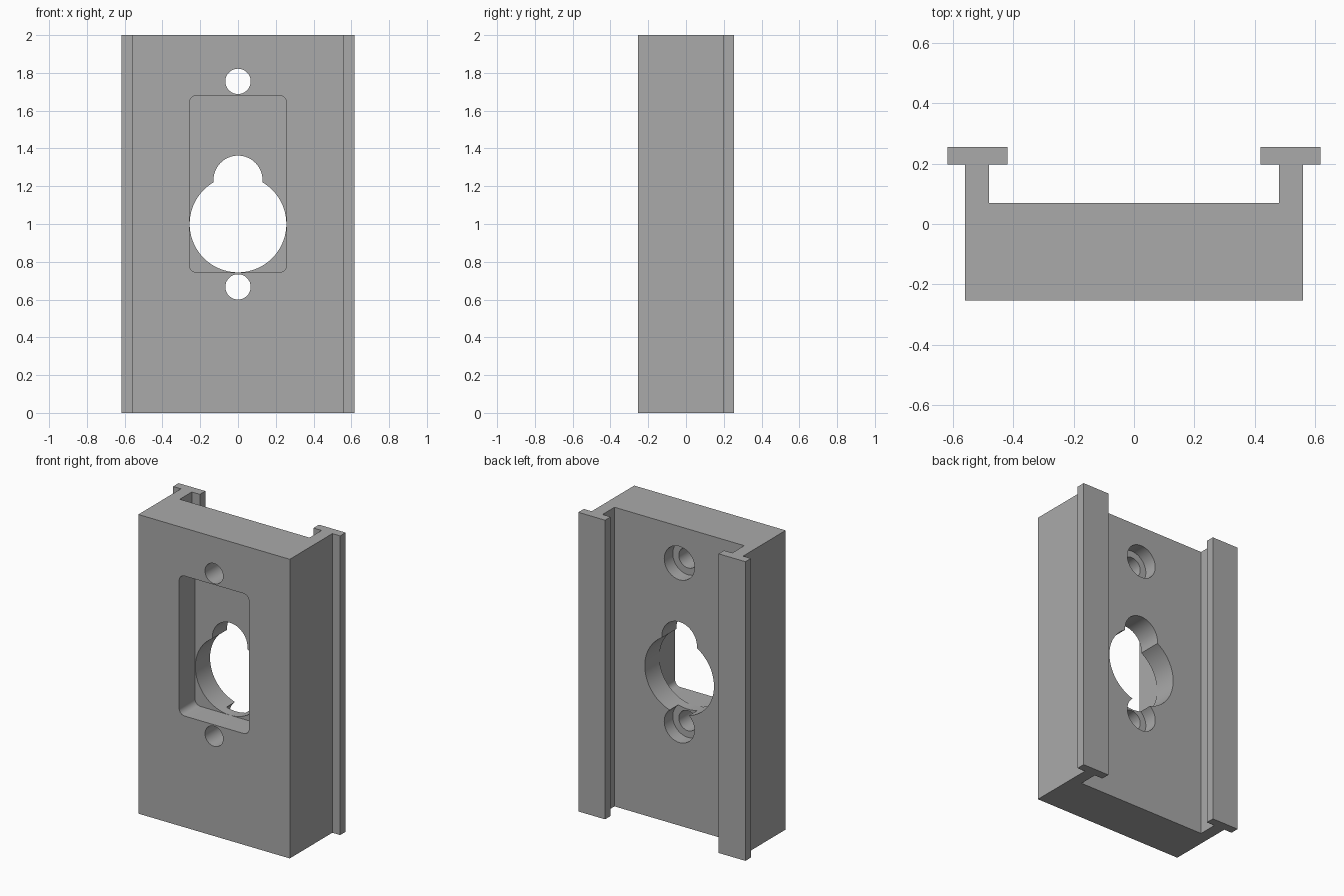
import bpy, bmesh
from math import sin, cos, pi, radians

if "Cube" in bpy.data.objects:
    bpy.data.objects.remove(bpy.data.objects["Cube"])

grey = bpy.data.materials.new("plain grey")
grey.use_nodes = True
grey.diffuse_color = (0.4, 0.4, 0.4, 1)
grey.node_tree.nodes["Principled BSDF"].inputs["Base Color"].default_value = (0.4, 0.4, 0.4, 1)

FRONT, BACK = -0.253, 0.07   # faces of the main block
FLOOR = -0.085               # floor of the front pocket


def prism(name, points, offset):
    """Extrude a closed outline of 3D points by an offset."""
    bm = bmesh.new()
    face = bm.faces.new([bm.verts.new(p) for p in points])
    top = bmesh.ops.extrude_face_region(bm, geom=[face])["geom"]
    bmesh.ops.translate(bm, vec=offset, verts=[v for v in top if isinstance(v, bmesh.types.BMVert)])
    bmesh.ops.recalc_face_normals(bm, faces=bm.faces)
    mesh = bpy.data.meshes.new(name)
    bm.to_mesh(mesh)
    bm.free()
    mesh.materials.append(grey)
    ob = bpy.data.objects.new(name, mesh)
    bpy.context.collection.objects.link(ob)
    return ob


def arc(cx, cz, r, start, end, n):
    steps = [radians(start + (end - start) * i / n) for i in range(n + 1)]
    return [(cx + r * cos(a), cz + r * sin(a)) for a in steps]


def cut(name, outline, y0, y1):
    """Subtract an outline in x and z, running from y0 to y1, from the block."""
    tool = prism(name, [(x, y0, z) for x, z in outline], (0, y1 - y0, 0))
    tool.hide_render = True
    mod = block.modifiers.new(name, "BOOLEAN")
    mod.operation, mod.solver, mod.object = "DIFFERENCE", "EXACT", tool
    bpy.context.view_layer.objects.active = block
    bpy.ops.object.modifier_apply(modifier=name)
    bpy.data.objects.remove(tool)


# Block with two T-shaped rails along the back
half = [(0.56, FRONT), (0.56, 0.197), (0.618, 0.197), (0.618, 0.255),
        (0.42, 0.255), (0.42, 0.197), (0.48, 0.197), (0.48, BACK)]
profile = half + [(-x, y) for x, y in reversed(half)]
block = prism("mounting_block", [(x, y, 0) for x, y in profile], (0, 0, 2))

# Rounded rectangular pocket in the front
w, low, high, r = 0.258, 0.744, 1.68, 0.04
pocket = []
for cx, cz, start in ((w - r, high - r, 0), (r - w, high - r, 90),
                      (r - w, low + r, 180), (w - r, low + r, 270)):
    pocket += arc(cx, cz, r, start, start + 90, 8)
cut("pocket", pocket, FRONT - 0.1, FLOOR)

# Keyhole opening: large circle with a smaller arch on top
keyhole = arc(0, 1.0, 0.256, 120.5, 419.5, 72) + arc(0, 1.232, 0.13, 0, 180, 32)
cut("keyhole", keyhole, FLOOR - 0.05, BACK + 0.05)

# Screw holes, counterbored from the back
for label, z in (("upper", 1.755), ("lower", 0.667)):
    cut(label + "_screw_hole", arc(0, z, 0.067, 0, 352.5, 47), FRONT - 0.1, BACK + 0.1)
    cut(label + "_counterbore", arc(0, z, 0.112, 0, 352.5, 47), BACK - 0.09, BACK + 0.1)

bpy.ops.object.select_all(action="DESELECT")
block.select_set(True)
bpy.context.view_layer.objects.active = block
bpy.ops.object.shade_smooth_by_angle(angle=radians(30))
